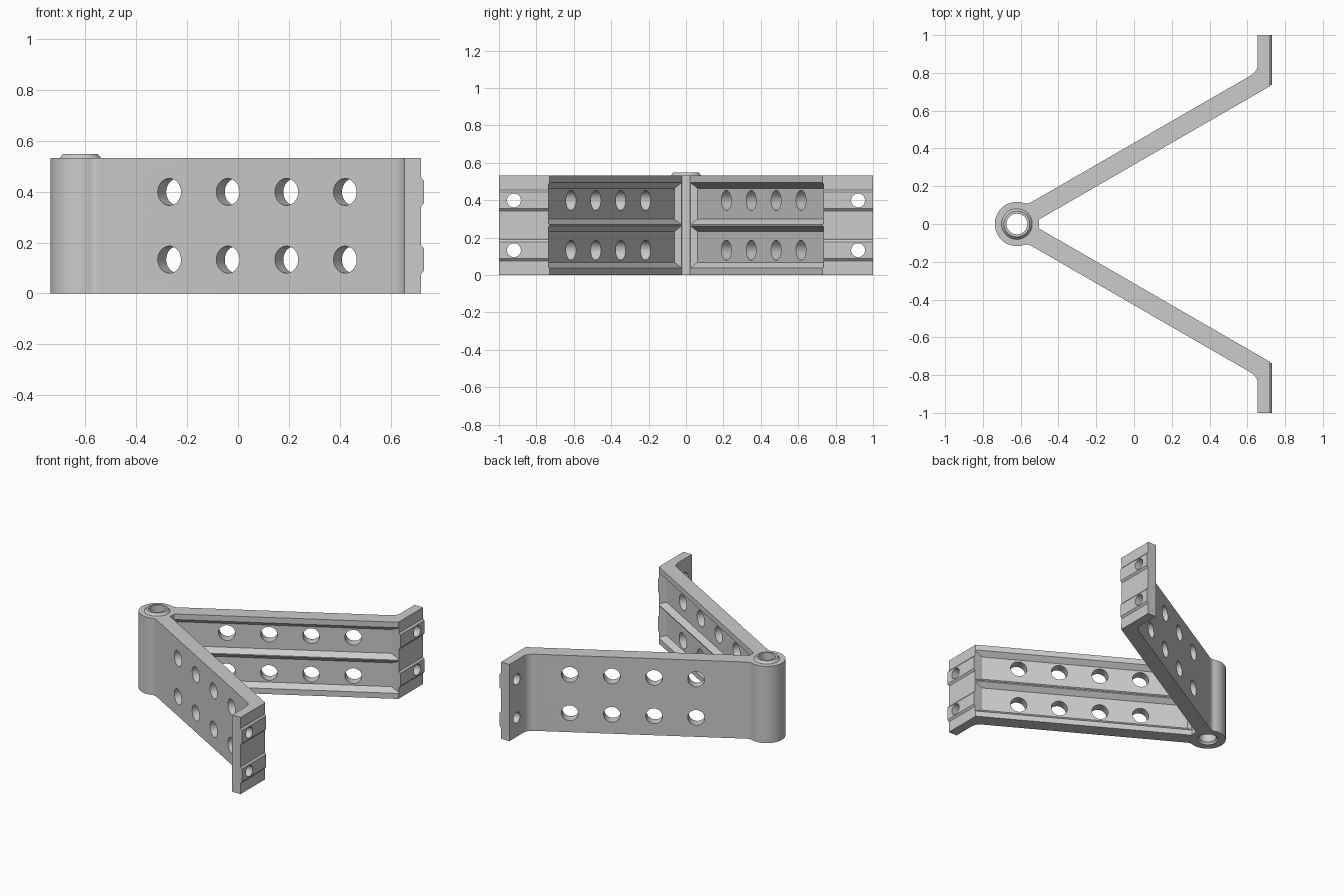
import bpy, bmesh, math
from mathutils import Vector

if "Cube" in bpy.data.objects:
    bpy.data.objects.remove(bpy.data.objects["Cube"], do_unlink=True)

HEIGHT, HUB_X, HUB_R, BORE = 0.532, -0.62, 0.117, 0.055
INNER, OUTER, FLOOR = -0.038, 0.062, -0.005      # arm faces, offset from arm centre line
FACE, BACK, BEND_Y = 0.72, 0.655, 0.735          # end flange
ROWS = (0.133, 0.399)                            # heights of the hole rows
TILT = math.radians(30)
ALONG = Vector((math.cos(TILT), math.sin(TILT)))
ACROSS = Vector((-math.sin(TILT), math.cos(TILT)))
HUB = Vector((HUB_X, 0))
UP = Vector((0, 0, 1))

grey = bpy.data.materials.new("grey metal")
grey.use_nodes = True
grey.diffuse_color = (0.6, 0.6, 0.6, 1)
grey.node_tree.nodes["Principled BSDF"].inputs["Base Color"].default_value = (0.6, 0.6, 0.6, 1)


def arm(a, o):
    return HUB + ALONG * a + ACROSS * o


def at_x(x, o):
    return arm((x - HUB_X - ACROSS.x * o) / ALONG.x, o)


def at_y(y, o):
    return arm((y - ACROSS.y * o) / ALONG.y, o)


def arc(c, r, start, end, n):
    return [Vector((c[0] + r * math.cos(start + (end - start) * i / n),
                    c[1] + r * math.sin(start + (end - start) * i / n))) for i in range(n + 1)]


def solid(name, first, second):
    """Closed solid between two matching loops, with normals facing out."""
    bm = bmesh.new()
    a = [bm.verts.new(p) for p in first]
    b = [bm.verts.new(p) for p in second]
    bm.faces.new(list(reversed(a)))
    bm.faces.new(b)
    for i in range(len(a)):
        j = (i + 1) % len(a)
        bm.faces.new((a[i], a[j], b[j], b[i]))
    bm.normal_update()
    if bm.calc_volume(signed=True) < 0:
        bmesh.ops.reverse_faces(bm, faces=bm.faces)
    mesh = bpy.data.meshes.new(name)
    bm.to_mesh(mesh)
    bm.free()
    mesh.materials.append(grey)
    ob = bpy.data.objects.new(name, mesh)
    bpy.context.collection.objects.link(ob)
    return ob


def tube(name, centre, axis, r1, r2, depth, n=48):
    """Cylinder or cone centred on a point."""
    side = axis.orthogonal().normalized()
    other = axis.cross(side)
    return solid(name, *[[centre + axis * e + (side * p.x + other * p.y) * r
                          for p in arc((0, 0), 1, 0, math.tau, n)[:-1]]
                         for e, r in ((-depth / 2, r1), (depth / 2, r2))])


def combine(ob, tool, operation):
    mod = ob.modifiers.new(tool.name, "BOOLEAN")
    mod.operation, mod.solver, mod.object = operation, "EXACT", tool
    bpy.context.view_layer.objects.active = ob
    bpy.ops.object.modifier_apply(modifier=mod.name)
    bpy.data.objects.remove(tool, do_unlink=True)


# Bracket outline: hub, fillet, arm and end flange, mirrored across y
half = arc(HUB, HUB_R, 0, TILT + math.asin(INNER / HUB_R), 4)
half += [at_x(FACE, INNER), Vector((FACE, 1)), Vector((BACK, 1))]
r = 0.07
corner = at_x(BACK, OUTER)
half += arc((BACK - r, corner.y + r * math.tan(TILT)), r, 0, -math.pi / 3, 8)
r = 0.05
reach = math.sqrt((HUB_R + r) ** 2 - (OUTER + r) ** 2)
centre = arm(reach, OUTER + r)
turn = math.atan2(centre.y, centre.x - HUB_X)
half += arc(centre, r, TILT - math.pi / 2, turn - math.pi, 8)
half += arc(HUB, HUB_R, turn, math.pi, 24)[1:]
outline = half + [Vector((p.x, -p.y)) for p in reversed(half[1:-1])]
bracket = solid("hinge_bracket", [(p.x, p.y, 0) for p in outline], [(p.x, p.y, HEIGHT) for p in outline])

# Tapered pockets that leave three ribs along each arm
for s in (1, -1):
    for low, high in ((0.068, 0.233), (HEIGHT - 0.233, HEIGHT - 0.068)):
        loops = []
        for o in (FLOOR, INNER - 0.002):
            grow = (FLOOR - o) * 0.9
            p, q = at_x(HUB_X + HUB_R, o), at_y(BEND_Y, o)
            z0, z1 = low - grow, high + grow
            loops.append([(p.x, p.y * s, z0), (q.x, q.y * s, z0), (q.x, q.y * s, z1), (p.x, p.y * s, z1)])
        combine(bracket, solid("pocket_cutter", *loops), "DIFFERENCE")

# Raised bevelled pads on the flanges
section = ((FACE - 0.02, -0.057), (FACE, -0.057), (FACE + 0.011, -0.044),
           (FACE + 0.011, 0.044), (FACE, 0.057), (FACE - 0.02, 0.057))
for s in (1, -1):
    for z in ROWS:
        pad = solid("flange_pad", *[[(x, y * s, z + dz) for x, dz in section] for y in (BEND_Y, 1)])
        combine(bracket, pad, "UNION")

# Arm holes and flange holes
for s in (1, -1):
    axis = Vector((ACROSS.x, ACROSS.y * s, 0))
    for z in ROWS:
        for i in range(4):
            p = arm(0.44 + 0.266 * i, 0.015)
            combine(bracket, tube("arm_hole", Vector((p.x, p.y * s, z)), axis, 0.053, 0.053, 0.16), "DIFFERENCE")
        hole = tube("flange_hole", Vector((0.69, 0.92 * s, z)), Vector((1, 0, 0)), 0.037, 0.037, 0.2)
        combine(bracket, hole, "DIFFERENCE")

# Hinge bore with a countersink below
combine(bracket, tube("bore", Vector((HUB_X, 0, HEIGHT / 2)), UP, BORE, BORE, 1), "DIFFERENCE")
combine(bracket, tube("countersink", Vector((HUB_X, 0, 0)), UP, 0.083, 0.053, 0.032), "DIFFERENCE")

# Bevelled ring on top of the hinge
ring = tube("hinge_ring", Vector((HUB_X, 0, HEIGHT + 0.007)), UP, 0.083, 0.068, 0.018)
combine(ring, tube("ring_bore", Vector((HUB_X, 0, HEIGHT)), UP, BORE, BORE, 0.2), "DIFFERENCE")

# Smooth the round surfaces, keep edges crisp
for ob in (bracket, ring):
    bpy.ops.object.select_all(action="DESELECT")
    ob.select_set(True)
    bpy.context.view_layer.objects.active = ob
    bpy.ops.object.shade_smooth_by_angle(angle=math.radians(25))
